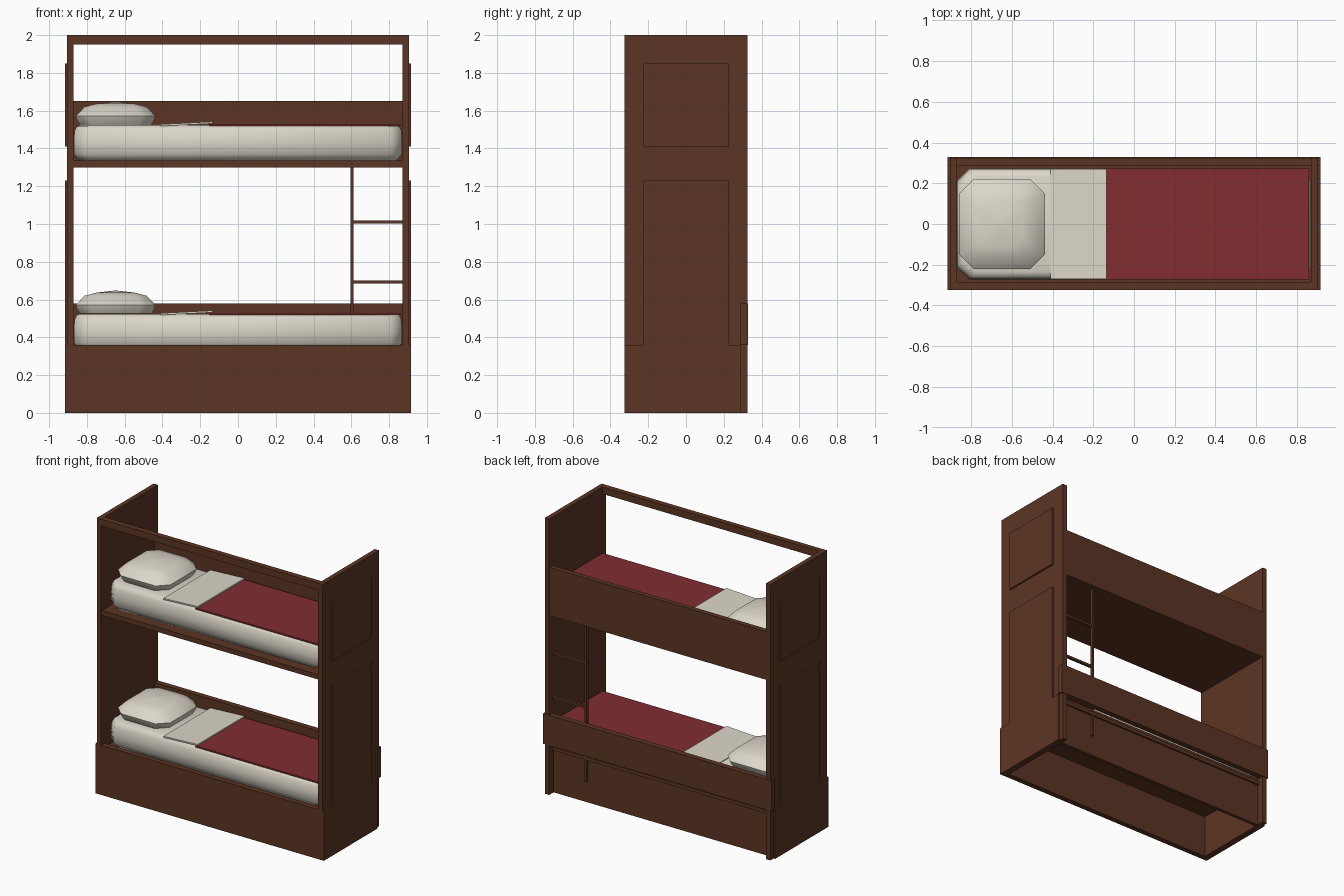
import bpy, bmesh, math

if "Cube" in bpy.data.objects:
    bpy.data.objects.remove(bpy.data.objects["Cube"])


def material(name, rgb):
    m = bpy.data.materials.new(name)
    m.diffuse_color = (*rgb, 1)
    m.use_nodes = True
    m.node_tree.nodes["Principled BSDF"].inputs["Base Color"].default_value = m.diffuse_color
    return m


WOOD = material("dark_wood", (0.105, 0.036, 0.017))
WHITE = material("off_white_linen", (0.72, 0.68, 0.59))
RED = material("red_blanket", (0.22, 0.026, 0.03))


def finish(bm, name, mat, smooth=None):
    bmesh.ops.recalc_face_normals(bm, faces=bm.faces)
    me = bpy.data.meshes.new(name)
    bm.to_mesh(me)
    bm.free()
    ob = bpy.data.objects.new(name, me)
    me.materials.append(mat)
    bpy.context.collection.objects.link(ob)
    if smooth:
        bpy.ops.object.select_all(action='DESELECT')
        ob.select_set(True)
        bpy.context.view_layer.objects.active = ob
        bpy.ops.object.shade_smooth_by_angle(angle=math.radians(smooth))
    return ob


def box_bm(x0, x1, y0, y1, z0, z1):
    bm = bmesh.new()
    bmesh.ops.create_cube(bm, size=1)
    for v in bm.verts:
        v.co = (x1 if v.co.x > 0 else x0, y1 if v.co.y > 0 else y0, z1 if v.co.z > 0 else z0)
    return bm


def box(name, *dims, mat=WOOD):
    return finish(box_bm(*dims), name, mat)


def loft(name, rings, mat, smooth):
    # stack of eight-sided rings: (centre x, half x, half y, corner cut, z)
    bm = bmesh.new()
    prev = None
    for cx, a, b, c, z in rings:
        pts = [(a, c - b), (a, b - c), (a - c, b), (c - a, b),
               (-a, b - c), (-a, c - b), (c - a, -b), (a - c, -b)]
        ring = [bm.verts.new((cx + x, y, z)) for x, y in pts]
        if prev:
            for i in range(8):
                j = (i + 1) % 8
                bm.faces.new((prev[i], prev[j], ring[j], ring[i]))
        else:
            bm.faces.new(ring[::-1])
        prev = ring
    bm.faces.new(prev)
    return finish(bm, name, mat, smooth)


# End panels with raised plates
for side, s in (("left", -1), ("right", 1)):
    def ends(a, b):
        return (a, b) if s > 0 else (-b, -a)
    box(side + "_end_panel", *ends(0.87, 0.905), -0.325, 0.325, 0, 2)
    box(side + "_base_side", *ends(0.90, 0.917), -0.325, 0.288, 0, 0.36)
    box(side + "_lower_plate", *ends(0.90, 0.917), -0.225, 0.225, 0.355, 1.23)
    box(side + "_upper_plate", *ends(0.90, 0.917), -0.225, 0.225, 1.41, 1.85)

# Base, rails and decks
box("base_front", -0.917, 0.917, -0.325, -0.285, 0, 0.36)
box("base_back", -0.87, 0.87, 0.25, 0.275, 0, 0.36)
box("top_front_rail", -0.87, 0.87, -0.325, -0.285, 1.95, 2.0)
box("lower_back_rail", -0.917, 0.917, 0.288, 0.328, 0.36, 0.58)
box("upper_back_rail", -0.87, 0.87, 0.288, 0.324, 1.30, 1.65)
box("lower_deck", -0.87, 0.87, -0.285, 0.288, 0.31, 0.335)
box("upper_deck", -0.87, 0.87, -0.32, 0.288, 1.30, 1.335)

# Ladder against the back
box("ladder_stile", 0.595, 0.612, 0.268, 0.288, 0.15, 1.32)
for i, z in enumerate((0.37, 0.692, 1.01)):
    box(f"ladder_rung_{i + 1}", 0.605, 0.87, 0.268, 0.288, z - 0.008, z + 0.008)

# Bedding for both bunks
for name, h in (("lower", 0.0), ("upper", 1.0)):
    loft(name + "_mattress", [
        (0, 0.84, 0.245, 0.06, h + 0.336), (0, 0.868, 0.268, 0.06, h + 0.37),
        (0, 0.869, 0.272, 0.06, h + 0.43), (0, 0.866, 0.268, 0.06, h + 0.49),
        (0, 0.855, 0.255, 0.06, h + 0.515), (0, 0.84, 0.235, 0.06, h + 0.523)], WHITE, 50)
    box(name + "_blanket", -0.15, 0.86, -0.272, 0.272, h + 0.518, h + 0.529, mat=RED)
    # folded sheet, rising towards the blanket
    bm = box_bm(-0.41, -0.135, -0.27, 0.27, h + 0.518, h + 0.528)
    for v in bm.verts:
        if v.co.x > -0.2:
            v.co.z += 0.014
    finish(bm, name + "_folded_sheet", WHITE)
    loft(name + "_pillow", [
        (-0.648, 0.19, 0.20, 0.07, h + 0.525), (-0.648, 0.205, 0.213, 0.07, h + 0.55),
        (-0.648, 0.21, 0.22, 0.07, h + 0.572), (-0.648, 0.165, 0.175, 0.06, h + 0.62),
        (-0.648, 0.10, 0.11, 0.04, h + 0.637), (-0.648, 0.01, 0.01, 0.004, h + 0.647)], WHITE, 50)
